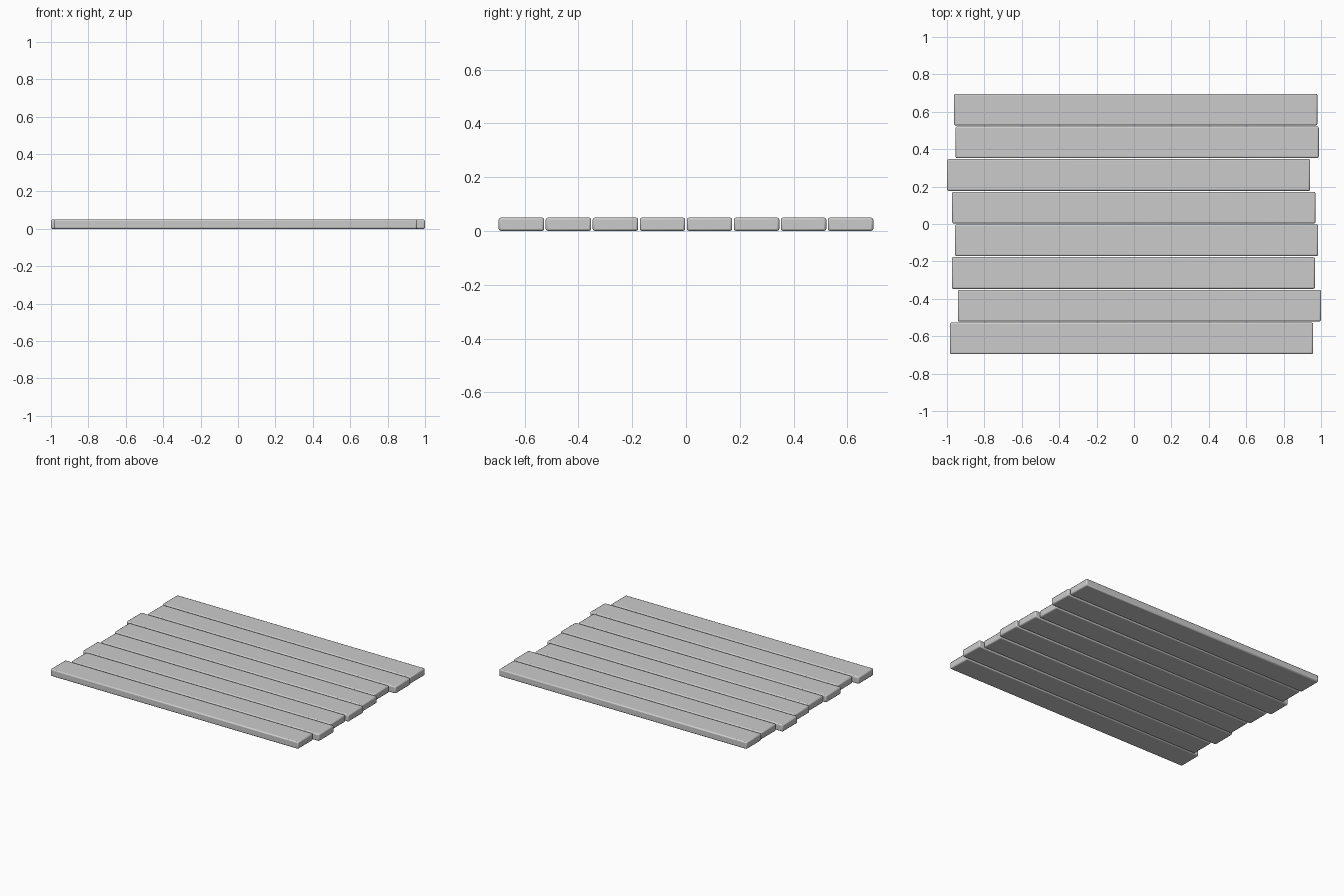
import bpy

if "Cube" in bpy.data.objects:
    bpy.data.objects.remove(bpy.data.objects["Cube"])

LENGTH, WIDTH, HEIGHT, PITCH = 1.942, 0.169, 0.05, 0.1747
# sideways shift of each plank, front to back
SHIFTS = [-0.013, 0.029, -0.003, 0.014, -0.001, -0.029, 0.017, 0.009]


def plank(index, shift):
    y = (index - (len(SHIFTS) - 1) / 2) * PITCH
    bpy.ops.mesh.primitive_cube_add(size=1, location=(shift, y, HEIGHT / 2))
    obj = bpy.context.object
    obj.name = f"plank_{index + 1}"
    obj.scale = (LENGTH, WIDTH, HEIGHT)
    bpy.ops.object.transform_apply(location=False, rotation=False, scale=True)
    # softened plank edges
    bevel = obj.modifiers.new("soft_edges", 'BEVEL')
    bevel.width = 0.008
    bevel.segments = 2
    bpy.ops.object.shade_smooth_by_angle()


# row of staggered floor planks
for i, s in enumerate(SHIFTS):
    plank(i, s)
